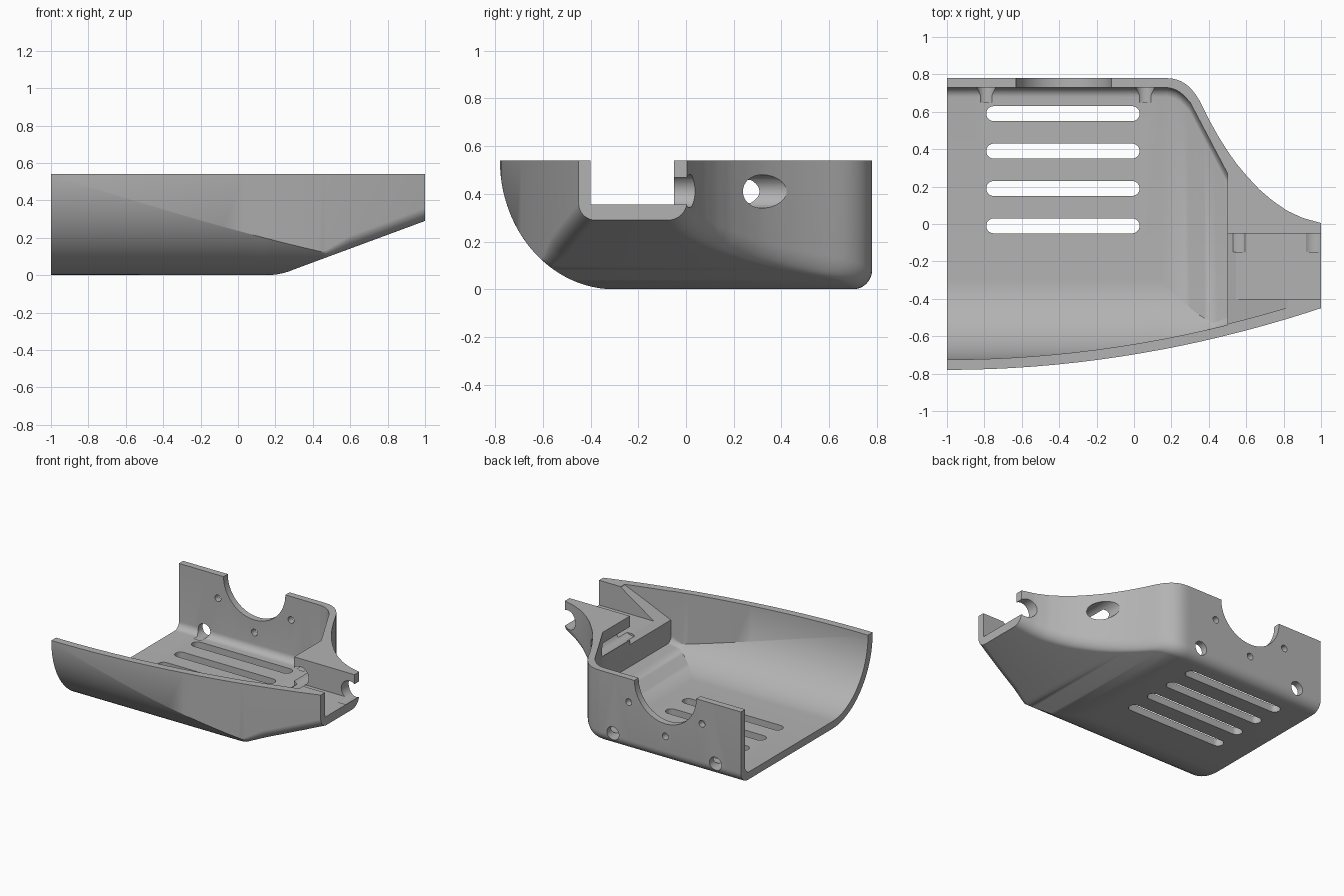
import bpy, bmesh, math
from mathutils import Matrix

old = bpy.data.objects.get("Cube")
if old:
    bpy.data.objects.remove(old, do_unlink=True)

TOP = 0.54

grey = bpy.data.materials.new("plain grey")
grey.use_nodes = True
grey.diffuse_color = (0.45, 0.45, 0.45, 1)
grey.node_tree.nodes["Principled BSDF"].inputs["Base Color"].default_value = (0.45, 0.45, 0.45, 1)


def make(name, bm):
    bmesh.ops.remove_doubles(bm, verts=bm.verts, dist=0.0002)
    bmesh.ops.recalc_face_normals(bm, faces=bm.faces)
    mesh = bpy.data.meshes.new(name)
    bm.to_mesh(mesh)
    bm.free()
    mesh.materials.append(grey)
    ob = bpy.data.objects.new(name, mesh)
    bpy.context.collection.objects.link(ob)
    return ob


def lerp(points, x):
    if x <= points[0][0]:
        return points[0][1]
    for (xa, ya), (xb, yb) in zip(points, points[1:]):
        if x <= xb:
            return ya + (yb - ya) * (x - xa) / (xb - xa)
    return points[-1][1]


# Outline curves of the housing
def front_y(x):
    return -0.78 + 0.33 * ((max(x, -1) + 1) / 2) ** 2


def floor_z(x):
    if x < 0.15:
        return 0.0
    if x < 0.29:
        return 0.37 / 0.28 * (x - 0.15) ** 2
    return 0.29 - 0.37 * (1 - x)


OUTER_BACK = [(0.18, 0.78), (0.22, 0.775), (0.26, 0.76), (0.3, 0.73), (0.34, 0.68), (0.4, 0.56),
              (0.45, 0.47), (0.5, 0.39), (0.55, 0.32), (0.6, 0.26), (0.67, 0.185), (0.74, 0.125),
              (0.82, 0.07), (0.9, 0.033), (1, 0.005)]
INNER_BACK = [(0.18, 0.73), (0.22, 0.72), (0.26, 0.695), (0.3, 0.65), (0.5, 0.27)]


def section(x, back, t, top):
    """Cross-section ring at x: back wall, rounded corner, floor, curved front wall."""
    yb, yf, zb = lerp(back, x), front_y(x) + t, floor_z(x) + t
    r = 0.08 - t / 2
    rf = 0.07 * min(1, max(0, (x - 0.3) / 0.3))
    a, b = 0.48 - t, TOP - t

    def height(y):
        u = min(1, max(0, (-0.3 - y) / a))
        z = max(zb, TOP - b * math.sqrt(1 - u * u))
        if y < yf + rf:
            z = max(z, zb + rf - math.sqrt(max(0, rf * rf - (rf - y + yf) ** 2)))
        return min(z, TOP)

    crease = -0.3 - a * math.sqrt(max(0, 1 - (min(1, (TOP - zb) / b)) ** 2))
    start = max(crease, yf + rf, yf + 0.01)
    ring = [(yb, top)]
    for i in range(9):
        g = math.pi / 2 * i / 8
        ring.append((yb - r + r * math.cos(g), zb + r - r * math.sin(g)))
    for i in range(25):
        y = yf + (start - yf) * (1 - math.sin(math.pi / 2 * i / 24))
        ring.append((y, height(y)))
    ring.append((yf, top))
    return [(x, y, z) for y, z in ring]


def loft(name, xs, back, t, top):
    bm = bmesh.new()
    rings = [[bm.verts.new(p) for p in section(x, back, t, top)] for x in xs]
    n = len(rings[0])
    for p, q in zip(rings, rings[1:]):
        for i in range(n):
            j = (i + 1) % n
            bm.faces.new((p[i], p[j], q[j], q[i]))
    bm.faces.new(rings[0])
    bm.faces.new(rings[-1])
    return make(name, bm)


def prism(name, plan, low, high):
    bm = bmesh.new()
    lower = [bm.verts.new((x, y, low(x))) for x, y in plan]
    upper = [bm.verts.new((x, y, high)) for x, y in plan]
    bm.faces.new(lower)
    bm.faces.new(upper)
    for i in range(len(plan)):
        j = (i + 1) % len(plan)
        bm.faces.new((lower[i], lower[j], upper[j], upper[i]))
    return make(name, bm)


def bore(name, x, z, r, y0, y1, sides=40):
    bm = bmesh.new()
    place = Matrix.Translation((x, (y0 + y1) / 2, z)) @ Matrix.Rotation(math.pi / 2, 4, "X")
    bmesh.ops.create_cone(bm, cap_ends=True, segments=sides, radius1=r, radius2=r,
                          depth=y1 - y0, matrix=place)
    return make(name, bm)


# Outer body
steps = [-1 + 0.115 * i for i in range(11)] + [0.15 + 0.02 * i for i in range(42)] + [1]
housing = loft("housing_shell", steps, OUTER_BACK, 0.0, TOP)

# Hollow inside, open at the top and one end
cutters = [loft("hollow", [-1.1] + steps[1:11] + [0.15 + 0.025 * i for i in range(15)],
                INNER_BACK, 0.055, 0.8)]

# Ramp and pocket at the narrow end
edge = [(x, front_y(x) + 0.06) for x in (0.82, 0.74, 0.66, 0.58, 0.49)]
cutters.append(prism("ramp_cut", [(0.49, -0.05), (0.82, -0.05)] + edge,
                     lambda x: 0.325 + 0.66 * (x - 0.5), 0.8))
cutters.append(prism("pocket_cut", [(0.545, -0.05), (1.1, -0.05), (1.1, -0.4), (0.545, -0.4)],
                     lambda x: 0.355, 0.8))

# Vent slots in the floor
for k in range(4):
    yc, r = 0.59 - 0.2 * k, 0.04
    plan = []
    for i in range(26):
        g = math.pi * (i if i < 13 else i - 1) / 12 - math.pi / 2
        plan.append(((-0.01 if i < 13 else -0.75) + r * math.cos(g), yc + r * math.sin(g)))
    cutters.append(prism("vent_cut", plan, lambda x: -0.1, 0.2))

# Half-round opening and screw holes in the back wall
cutters.append(bore("round_opening_cut", -0.375, TOP, 0.256, 0.6, 0.9, 64))
for deg in (-150, -90, -30):
    g = math.radians(deg)
    cutters.append(bore("screw_cut", -0.375 + 0.35 * math.cos(g), TOP + 0.35 * math.sin(g),
                        0.025, 0.6, 0.9, 24))
for x in (-0.79, 0.06):
    cutters.append(bore("lower_hole_cut", x, 0.095, 0.05, 0.65, 0.9))

# Cross holes through the narrow end
cutters.append(bore("cross_hole_cut", 0.55, 0.41, 0.07, -0.15, 0.6))
cutters.append(bore("end_notch_cut", 0.96, 0.412, 0.07, -0.15, 0.3))

bpy.context.view_layer.objects.active = housing
for ob in bpy.context.selected_objects:
    ob.select_set(False)
housing.select_set(True)
for cutter in cutters:
    mod = housing.modifiers.new("cut", "BOOLEAN")
    mod.operation = "DIFFERENCE"
    mod.solver = "EXACT"
    mod.object = cutter
    bpy.ops.object.modifier_apply(modifier=mod.name)
    bpy.data.objects.remove(cutter, do_unlink=True)

bpy.ops.object.shade_smooth_by_angle(angle=math.radians(30))
